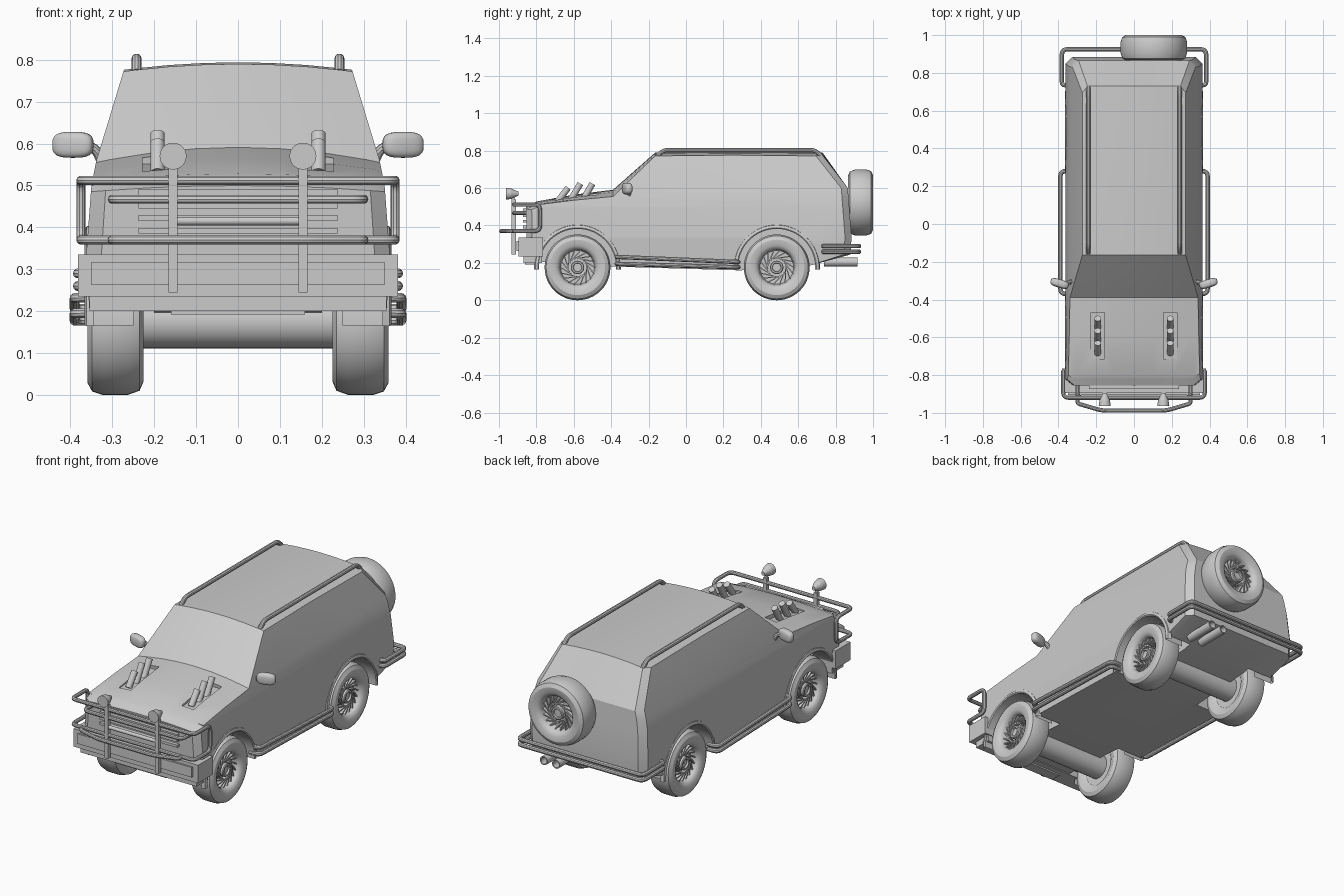
import bpy, bmesh, math
from mathutils import Vector, Matrix

if "Cube" in bpy.data.objects:
    bpy.data.objects.remove(bpy.data.objects["Cube"])

def mesh_obj(name, bm):
    bmesh.ops.recalc_face_normals(bm, faces=bm.faces)
    me = bpy.data.meshes.new(name)
    bm.to_mesh(me)
    bm.free()
    ob = bpy.data.objects.new(name, me)
    bpy.context.collection.objects.link(ob)
    return ob

def box(name, c, s, rot=(0, 0, 0), bevel=0.0):
    bpy.ops.mesh.primitive_cube_add(size=1, location=c, rotation=rot)
    ob = bpy.context.object
    ob.name = name
    ob.scale = s
    bpy.ops.object.transform_apply(location=False, rotation=False, scale=True)
    if bevel:
        m = ob.modifiers.new("bevel", 'BEVEL')
        m.width, m.segments = bevel, 2
    return ob

def rod(name, a, b, r, r2=None, seg=20):
    a, b = Vector(a), Vector(b)
    bpy.ops.mesh.primitive_cone_add(vertices=seg, radius1=r, radius2=r if r2 is None else r2,
                                    depth=(b - a).length, location=(a + b) / 2)
    ob = bpy.context.object
    ob.name = name
    ob.rotation_euler = (b - a).to_track_quat('Z', 'Y').to_euler()
    return ob

def tube(name, pts, r, fillet=0.03, closed=False):
    pts = [Vector(p) for p in pts]
    out, n = [], len(pts)
    for i, p in enumerate(pts):
        if not closed and i in (0, n - 1):
            out.append(p)
            continue
        a, b = pts[i - 1] - p, pts[(i + 1) % n] - p
        f = min(fillet, a.length * .48, b.length * .48)
        a, b = p + a.normalized() * f, p + b.normalized() * f
        for k in range(5):
            t = k / 4
            out.append(a * (1 - t) ** 2 + p * 2 * t * (1 - t) + b * t * t)
    cu = bpy.data.curves.new(name, 'CURVE')
    cu.dimensions = '3D'
    cu.bevel_depth, cu.bevel_resolution, cu.use_fill_caps = r, 3, True
    sp = cu.splines.new('POLY')
    sp.points.add(len(out) - 1)
    for q, p in zip(sp.points, out):
        q.co = (*p, 1)
    sp.use_cyclic_u = closed
    ob = bpy.data.objects.new(name, cu)
    bpy.context.collection.objects.link(ob)
    bpy.ops.object.select_all(action='DESELECT')
    ob.select_set(True)
    bpy.context.view_layer.objects.active = ob
    bpy.ops.object.convert(target='MESH')
    return ob

def lathe(bm, prof, seg=40, a0=0.0, a1=math.tau):
    # profile of (x, radius) pairs swept around the x axis
    full = abs(a1 - a0 - math.tau) < 1e-6
    rings = []
    for i in range(seg if full else seg + 1):
        a = a0 + (a1 - a0) * i / seg
        rings.append([bm.verts.new((x, r * math.cos(a), r * math.sin(a))) for x, r in prof])
    for i in range(seg):
        A, B = rings[i], rings[(i + 1) % len(rings)]
        for j in range(len(prof) - 1):
            bm.faces.new((A[j], A[j + 1], B[j + 1], B[j]))

AXLES = (-0.58, 0.485)
WZ = 0.176

# body: side profile extruded, sliced, then shaped by height
profile = [(-.85, .21), (-.855, .485), (-.80, .51), (-.60, .535), (-.39, .555), (-.165, .772),
           (.25, .776), (.73, .772), (.865, .60), (.885, .34), (.88, .245), (.66, .185),
           (.29, .16), (-.38, .18)]
WIDTH = [(0, .35), (.2, .355), (.34, .362), (.5, .35), (.56, .338), (.8, .265)]

def half_width(z):
    for (z0, w0), (z1, w1) in zip(WIDTH, WIDTH[1:]):
        if z <= z1:
            return w0 + (w1 - w0) * (z - z0) / (z1 - z0)
    return WIDTH[-1][1]

bm = bmesh.new()
face = bm.faces.new([bm.verts.new((-1, y, z)) for y, z in profile])
ext = bmesh.ops.extrude_face_region(bm, geom=[face])
bmesh.ops.translate(bm, vec=(2, 0, 0), verts=[g for g in ext['geom'] if isinstance(g, bmesh.types.BMVert)])
cuts = [((0, 0, z), (0, 0, 1)) for z in (.34, .5, .56)] + [((u, 0, 0), (1, 0, 0)) for u in (-.9, -.6, -.3, 0, .3, .6, .9)]
for co, no in cuts:
    bmesh.ops.bisect_plane(bm, geom=bm.verts[:] + bm.edges[:] + bm.faces[:], plane_co=co, plane_no=no)
for v in bm.verts:
    u, y, z = v.co
    v.co.x = u * half_width(z)
    if z > .48 and y < .75:
        v.co.z += (.018 if z > .7 else .036 * min(1, (y + 1.1) / .6)) * (1 - u * u)
    if abs(u) > .95:
        v.co.y += .03 if y < -.82 else (-.035 if y > .7 else 0)
body = mesh_obj("body", bm)

# wheel wells and bonnet slots cut out of the body
cutters = [rod("well_cutter", (s * .2, y, WZ), (s * .5, y, WZ), .212, seg=48) for s in (-1, 1) for y in AXLES]
cutters += [box("slot_cutter", (s * .192, -.595, .59), (.072, .25, .10), (.09, 0, 0)) for s in (-1, 1)]
for c in cutters:
    m = body.modifiers.new("cut", 'BOOLEAN')
    m.operation, m.object, m.solver = 'DIFFERENCE', c, 'EXACT'
    bpy.context.view_layer.objects.active = body
    bpy.ops.object.modifier_apply(modifier=m.name)
    bpy.data.objects.remove(c)

# wheels: tyre, dished rim, hub and swept spokes
def wheel(name, matrix):
    bm = bmesh.new()
    lathe(bm, [(-.05, .10), (-.062, .115), (-.067, .145), (-.058, .166), (-.03, .176), (.03, .176),
               (.055, .168), (.066, .148), (.064, .118), (.054, .102), (.046, .097), (.012, .09),
               (.008, .0005)], 48)
    lathe(bm, [(-.05, .10), (-.045, .0005)], 48)
    lathe(bm, [(.008, .036), (.042, .036), (.046, .032), (.046, .024), (.036, .022), (.036, .0005)], 24)
    for i in range(18):
        mat = (Matrix.Rotation(math.tau * i / 18, 4, 'X') @ Matrix.Translation((.027, .062, .018))
               @ Matrix.Rotation(math.radians(-32), 4, 'X') @ Matrix.Diagonal((.022, .075, .006, 1)))
        bmesh.ops.create_cube(bm, size=1, matrix=mat)
    ob = mesh_obj(name, bm)
    ob.matrix_world = matrix

for y, end in zip(AXLES, ("front", "rear")):
    for s, side in ((1, "right"), (-1, "left")):
        turn = Matrix.Rotation(0 if s > 0 else math.pi, 4, 'Z')
        wheel(f"{end}_{side}_wheel", Matrix.Translation((s * .293, y, WZ)) @ turn)
        # arch flares
        bm = bmesh.new()
        lathe(bm, [(.25, .206), (.362, .206), (.366, .212), (.362, .226), (.345, .232)], 30, -.05, math.pi + .05)
        fl = mesh_obj(f"{end}_{side}_arch", bm)
        fl.matrix_world = Matrix.Translation((0, y, WZ)) @ turn
    rod(f"{end}_axle", (-.25, y, WZ), (.25, y, WZ), .065, seg=32)
wheel("spare_wheel", Matrix.Translation((.105, .934, .523)) @ Matrix.Rotation(math.pi / 2, 4, 'Z'))

# front bumper and grille
box("front_bumper", (0, -.83, .285), (.764, .13, .10))
box("bumper_panel", (0, -.89, .29), (.70, .03, .055))
box("lower_valance", (0, -.82, .235), (.71, .10, .07))
box("skid_plate", (0, -.83, .196), (.32, .06, .008))
for z in (.392, .422, .452, .484):
    box("grille_slat", (0, -.86, z), (.475, .025, .014))

# bull bar
tube("bull_bar_hoop", [(.375, -.92, .512), (-.375, -.92, .512), (-.375, -.78, .512), (-.375, -.78, .37),
                       (-.375, -.92, .37), (.375, -.92, .37), (.375, -.78, .37), (.375, -.78, .512)], .011, .03, True)
tube("bull_bar_push", [(-.30, -.92, .37), (-.30, -.95, .37), (-.17, -.988, .37), (.17, -.988, .37),
                       (.30, -.95, .37), (.30, -.92, .37)], .011)
tube("bull_bar_upper", [(-.30, -.83, .467), (-.30, -.92, .467), (.30, -.92, .467), (.30, -.83, .467)], .011)
rod("bull_bar_middle", (-.155, -.92, .415), (.155, -.92, .415), .010)

for s in (-1, 1):
    # bull bar posts and spot lights
    box("bull_bar_post", (s * .155, -.922, .392), (.022, .024, .295))
    rod("lamp_stalk", (s * .155, -.925, .52), (s * .155, -.925, .56), .009)
    rod("spot_lamp", (s * .155, -.963, .57), (s * .155, -.935, .57), .032, .028, 28)
    rod("spot_lamp_back", (s * .155, -.935, .57), (s * .155, -.895, .57), .028, .010, 28)
    # bonnet exhaust stacks
    for y, h in ((-.665, .61), (-.60, .632), (-.535, .632)):
        rod("bonnet_pipe", (s * .192, y - .02, .53), (s * .192, y + .035, h - .008), .017)
    # roof rails
    tube("roof_rail", [(s * .242, -.155, .77), (s * .242, -.12, .803), (s * .242, .69, .803), (s * .242, .725, .77)], .012)
    # side step tubes
    for za, zb in ((.232, .205), (.195, .177)):
        tube("side_step", [(s * .33, -.37, za), (s * .39, -.37, za), (s * .39, .28, zb), (s * .33, .28, zb)], .012)
    # mirrors
    bpy.ops.mesh.primitive_uv_sphere_add(segments=24, ring_count=12, location=(s * .394, -.315, .597))
    ob = bpy.context.object
    ob.name = "mirror"
    for v in ob.data.vertices:
        v.co = Vector([math.copysign(abs(c) ** .65, c) for c in v.co])
    ob.scale = (.05, .022, .031)
    ob.rotation_euler = (0, 0, s * .3)
    tube("mirror_arm", [(s * .325, -.30, .555), (s * .34, -.31, .59), (s * .385, -.315, .60)], .012)

# rear bumper tubes and twin exhaust
for z in (.29, .26):
    tube("rear_bumper_tube", [(-.34, .735, z), (-.382, .735, z), (-.382, .925, z), (.382, .925, z),
                              (.382, .735, z), (.34, .735, z)], .012)
for x in (.155, .23):
    bm = bmesh.new()
    lathe(bm, [(0, .0005), (0, .024), (.18, .024), (.18, .018), (.10, .018), (.10, .0005)], 20)
    ob = mesh_obj("exhaust_pipe", bm)
    ob.matrix_world = Matrix.Translation((x, .737, .205)) @ Matrix.Rotation(math.pi / 2, 4, 'Z')

# smooth shading with sharp edges
bpy.ops.object.select_all(action='SELECT')
bpy.context.view_layer.objects.active = body
bpy.ops.object.shade_smooth_by_angle(angle=math.radians(30))
